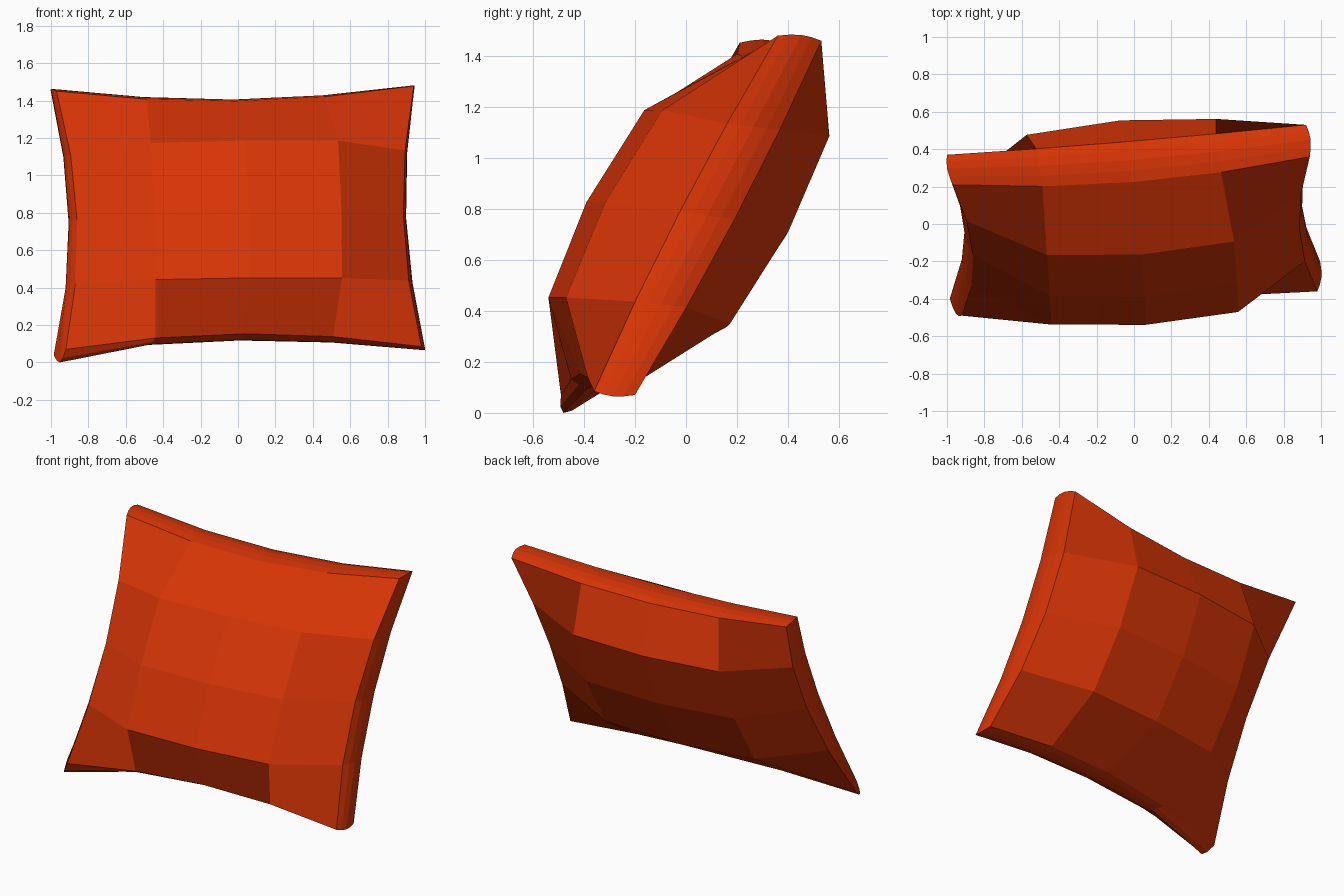
import bpy, bmesh, math
from mathutils import Vector as V

if "Cube" in bpy.data.objects:
    bpy.data.objects.remove(bpy.data.objects["Cube"])

N = 4        # panel divisions per side
RIM = 4      # facets across the rounded rim

# Panel corners: bottom left, bottom right, top left, top right
FRONT = [V(c) for c in ((-.92, -.49, .07), (.98, -.36, .085), (-.97, .21, 1.45), (.94, .36, 1.478))]
BACK = [V(c) for c in ((-.985, -.40, .04), (.995, -.20, .07), (-1.0, .37, 1.45), (.92, .53, 1.458))]
PUFF = V((.05, -.32, .055))          # bulge of the front panel, reversed for the back
UP = V((0, .45, .893))               # slope of the leaning cushion
SIDE = V((1, 0, 0))


def panel_point(corners, sign, i, j):
    """Bilinear patch with pinched edges and a puffed middle."""
    u, v = i / N, j / N
    a, b, c, d = corners
    p = a.lerp(b, u).lerp(c.lerp(d, u), v)
    hu, hv = 4 * u * (1 - u), 4 * v * (1 - v)
    pinch = .095 if sign < 0 and i == 0 else .08
    p = p + SIDE * pinch * (1 - 2 * u) ** 3 * hv + UP * .08 * (1 - 2 * v) ** 3 * hu
    # spread the inner rows and columns, widen the rim at mid edge
    full = (hu * hv) ** .45
    p = p + UP * .15 * (v - .5) * full + SIDE * .16 * (u - .5) * full
    return p + PUFF * sign * (full if full > 0 else .08 * max(hu, hv))


bm = bmesh.new()
grids = []
for corners, sign in ((FRONT, 1), (BACK, -1)):
    grids.append([[bm.verts.new(panel_point(corners, sign, i, j)) for j in range(N + 1)]
                  for i in range(N + 1)])

# Front and back panels
for g in grids:
    for i in range(N):
        for j in range(N):
            bm.faces.new((g[i][j], g[i + 1][j], g[i + 1][j + 1], g[i][j + 1]))

# Rounded rim joining the panels around the border
border = ([(i, 0) for i in range(N)] + [(N, j) for j in range(N)]
          + [(i, N) for i in range(N, 0, -1)] + [(0, j) for j in range(N, 0, -1)])
rows = []
for i, j in border:
    f, b = grids[0][i][j], grids[1][i][j]
    out = SIDE * ((i == N) - (i == 0)) + UP * ((j == N) - (j == 0))
    bulge = out.normalized() * .02
    if (i, j) == (0, 0):             # crumpled lower corner
        bulge = V((0, -.035, -.055))
    mid = [bm.verts.new(f.co.lerp(b.co, k / RIM) + bulge * math.sin(math.pi * k / RIM))
           for k in range(1, RIM)]
    rows.append([f] + mid + [b])
for n, row in enumerate(rows):
    nxt = rows[(n + 1) % len(rows)]
    for k in range(RIM):
        bm.faces.new((row[k], nxt[k], nxt[k + 1], row[k + 1]))

bmesh.ops.recalc_face_normals(bm, faces=bm.faces)
mesh = bpy.data.meshes.new("cushion")
bm.to_mesh(mesh)
bm.free()

fabric = bpy.data.materials.new("orange red fabric")
fabric.diffuse_color = (.68, .035, .002, 1)
fabric.use_nodes = True
fabric.node_tree.nodes["Principled BSDF"].inputs["Base Color"].default_value = fabric.diffuse_color
mesh.materials.append(fabric)
cushion = bpy.data.objects.new("cushion", mesh)
bpy.context.collection.objects.link(cushion)
